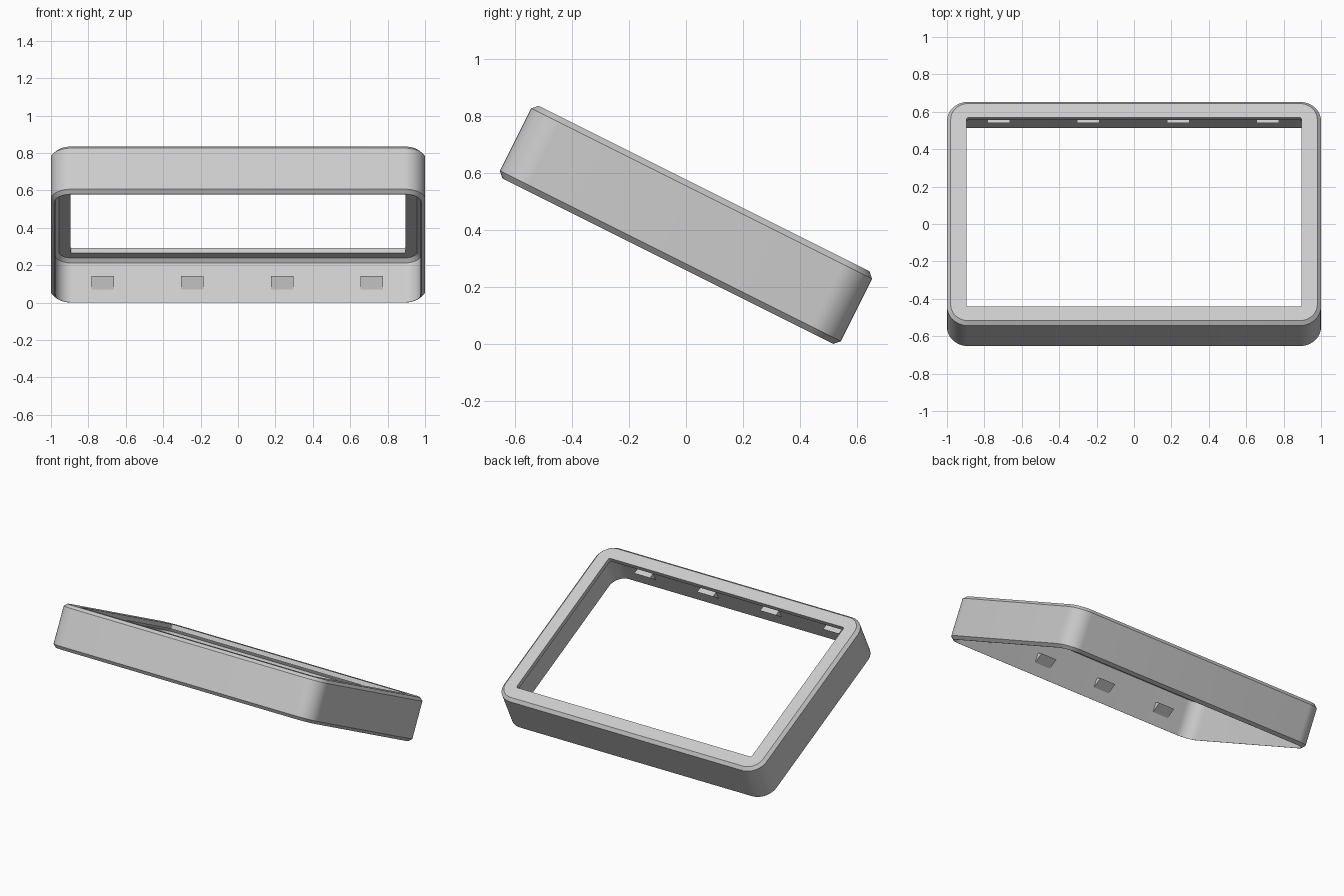
import bpy, bmesh, math
from mathutils import Matrix

cube = bpy.data.objects.get("Cube")
if cube:
    bpy.data.objects.remove(cube, do_unlink=True)

HALF_X, HALF_Y, HALF_H = 1.0, 0.669, 0.1425   # outer half sizes before tilting
CHAMFER, RADIUS, STEPS = 0.02, 0.115, 12
WALL, BORDER, FLANGE = 0.023, 0.104, 0.03
TILT = Matrix.Translation((0, 0, 0.4177)) @ Matrix.Rotation(-math.atan(0.5), 4, 'X')

gray = bpy.data.materials.new("light_gray")
gray.use_nodes = True
color = (0.6, 0.6, 0.6, 1)
gray.diffuse_color = color
gray.node_tree.nodes["Principled BSDF"].inputs["Base Color"].default_value = color


def finish(name, bm):
    """Tilt the mesh, shade it and link it as an object."""
    bmesh.ops.recalc_face_normals(bm, faces=bm.faces)
    bm.transform(TILT)
    mesh = bpy.data.meshes.new(name)
    bm.to_mesh(mesh)
    bm.free()
    mesh.materials.append(gray)
    obj = bpy.data.objects.new(name, mesh)
    bpy.context.collection.objects.link(obj)
    bpy.ops.object.select_all(action='DESELECT')
    obj.select_set(True)
    bpy.context.view_layer.objects.active = obj
    bpy.ops.object.shade_smooth_by_angle(angle=math.radians(30))
    return obj


def ring(bm, inset, z):
    """Rounded rectangle, inset from the outer outline."""
    r = max(RADIUS - inset, 0.008)
    cx, cy = HALF_X - inset - r, HALF_Y - inset - r
    verts = []
    for q, (sx, sy) in enumerate([(1, 1), (-1, 1), (-1, -1), (1, -1)]):
        for i in range(STEPS + 1):
            a = (q + i / STEPS) * math.pi / 2
            verts.append(bm.verts.new((sx * cx + r * math.cos(a),
                                       sy * cy + r * math.sin(a), z)))
    return verts


# Frame: chamfered skirt with an inward flange around a rectangular opening
under = HALF_H - FLANGE
profile = [(0, HALF_H - CHAMFER), (CHAMFER, HALF_H), (BORDER, HALF_H),
           (BORDER, under), (WALL + CHAMFER, under), (WALL, under - CHAMFER),
           (WALL, -HALF_H), (CHAMFER, -HALF_H), (0, CHAMFER - HALF_H)]
bm = bmesh.new()
rings = [ring(bm, *p) for p in profile]
for a, b in zip(rings, rings[1:] + rings[:1]):
    n = len(a)
    for i in range(n):
        j = (i + 1) % n
        bm.faces.new((a[i], a[j], b[j], b[i]))
finish("bezel_frame", bm)

# Snap clips: wedges on the inside of the front and back walls
CLIP_HALF, CLIP_DEPTH, CLIP_TOP, CLIP_LOW = 0.06, 0.04, -0.004, -0.066
wall_y = HALF_Y - WALL
for side, label in ((-1, "front"), (1, "back")):
    for k in range(4):
        x = -0.004 + (k - 1.5) * 0.48
        section = [(wall_y + 0.005, CLIP_TOP), (wall_y - CLIP_DEPTH, CLIP_TOP),
                   (wall_y, CLIP_LOW), (wall_y + 0.005, CLIP_LOW)]
        bm = bmesh.new()
        ends = [[bm.verts.new((x + s * CLIP_HALF, side * y, z)) for y, z in section]
                for s in (-1, 1)]
        for end in ends:
            bm.faces.new(end)
        for i in range(4):
            j = (i + 1) % 4
            bm.faces.new((ends[0][i], ends[0][j], ends[1][j], ends[1][i]))
        finish(f"{label}_clip_{k + 1}", bm)
